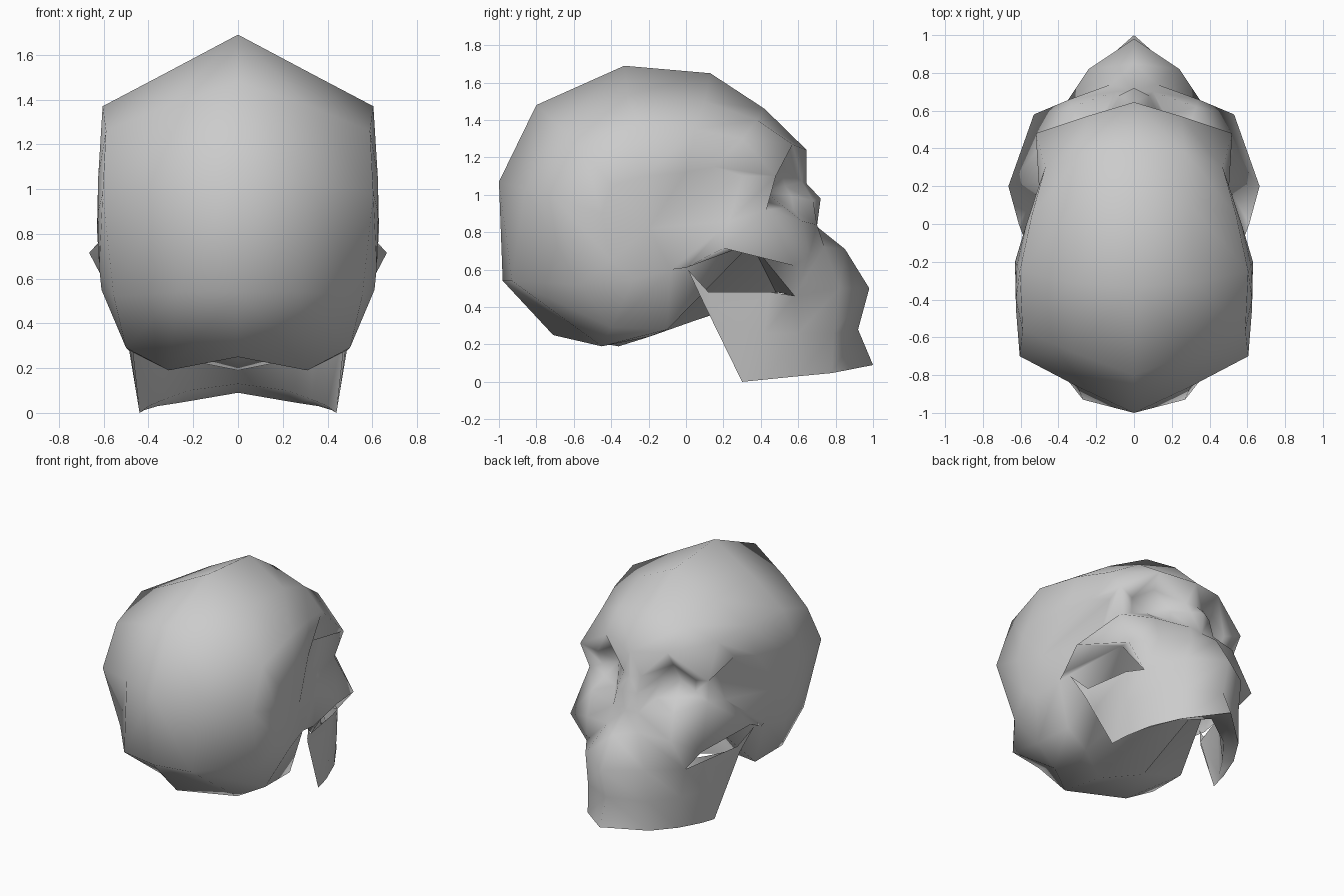
import bpy, bmesh

if "Cube" in bpy.data.objects:
    bpy.data.objects.remove(bpy.data.objects["Cube"])


def loft(bm, rows, closed=False):
    """Skin neighbouring rows of points."""
    for a, b in zip(rows, rows[1:]):
        n = len(a)
        for i in range(n if closed else n - 1):
            j = (i + 1) % n
            pts = []
            for p in (a[i], a[j], b[j], b[i]):
                if p not in pts:
                    pts.append(p)
            if len(pts) > 2:
                bm.faces.new([bm.verts.new(p) for p in pts])


def part(name, lofts):
    """Build half of a part, mirror it over x = 0 and smooth it."""
    bm = bmesh.new()
    for rows, closed in lofts:
        loft(bm, rows, closed)
    bmesh.ops.remove_doubles(bm, verts=bm.verts, dist=0.001)
    bmesh.ops.recalc_face_normals(bm, faces=bm.faces)
    me = bpy.data.meshes.new(name)
    bm.to_mesh(me)
    bm.free()
    for f in me.polygons:
        f.use_smooth = True
    ob = bpy.data.objects.new(name, me)
    bpy.context.collection.objects.link(ob)
    ob.modifiers.new("mirror", 'MIRROR').use_clip = True


# shared landmarks
brow_mid, brow_top, brow_end = (0, .645, 1.24), (.25, .57, 1.27), (.52, .48, 1.1)
orbit_side, orbit_low, orbit_in = (.48, .43, .92), (.33, .62, .86), (.10, .70, .84)
nasal_side, nasal_root, nasal_tip = (.08, .68, .97), (.07, .62, 1.07), (0, .72, .98)
spine, nose_low = (0, .85, .71), (.12, .74, .72)
cheek_mid, cheek = (.34, .66, .68), (.53, .58, .62)
tooth_mid, tooth, molar = (0, .98, .5), (.24, .82, .5), (.40, .58, .46)
arch, arch_end = (.665, .2, .715), (.61, 0, .61)

# cranium: lines running from the brow over the top and back to the base
mid = [brow_mid, (0, .42, 1.46), (0, .13, 1.65), (0, -.33, 1.69), (0, -.8, 1.48),
       (0, -1, 1.07), (0, -.98, .54), (0, -.71, .25), (0, -.36, .19), (0, .5, .48)]
upper = [brow_top, (.27, .38, 1.4), (.3, .1, 1.5), (.32, -.31, 1.52), (.32, -.68, 1.37),
         (.3, -.86, 1.03), (.27, -.93, .54), (.31, -.45, .19), (.25, -.2, .24), (.2, .48, .48)]
side = [brow_end, (.47, .3, 1.3), (.54, .05, 1.35), (.605, -.25, 1.37), (.59, -.56, 1.26),
        (.605, -.7, .98), (.555, -.57, .52), (.5, -.4, .29), (.49, -.1, .28), (.4, .35, .74)]
temple = [(.46, .3, 1.1), (.5, .15, 1.15), (.57, 0, 1.12), (.62, -.22, 1.1), (.625, -.4, 1.05),
          (.625, -.45, .9), (.62, -.4, .65), (.61, -.28, .55), (.58, -.08, .6), (.48, .23, .86)]
cranium = [([mid, upper, side], False),
           ([side[:9], temple[:9]], False),
           ([temple, [(.63, -.2, .82)] * 10], True),
           ([[brow_end, orbit_side], [temple[0], temple[9]]], False)]

# eye sockets: rim, inner ring, deep point
rim = [brow_top, brow_end, orbit_side, orbit_low, orbit_in, nasal_side, nasal_root]
deep = (.25, .42, 1.02)
ring = [tuple(.55 * a + .45 * b for a, b in zip(p, deep)) for p in rim]
sockets = [([rim, ring, [deep] * 7], True)]

# nose bridge and shallow nasal opening
nose = [([[brow_mid, (0, .645, 1.06), nasal_tip], [brow_top, nasal_root, nasal_side]], False),
        ([[nasal_tip, nasal_side, orbit_in, nose_low, spine], [(0, .70, .83)] * 5], False)]

# upper jaw and cheekbone
upper_jaw = [([[orbit_in, orbit_low, orbit_side], [nose_low, cheek_mid, cheek]], False),
             ([[spine, nose_low, cheek_mid, cheek], [tooth_mid, tooth, molar, molar]], False)]

# cheek arch: upper slope, underside, back wall
base = side[9]
cheek_arch = [([[orbit_side, temple[9], temple[8]], [cheek, arch, arch_end]], False),
              ([[cheek, arch, arch_end, temple[8], side[8]], [molar, base, base, base, base]], False)]

# lower jaw
rim_low = [(0, 1, .09), (.25, .78, .047), (.36, .6, .03), (.42, .42, .012), (.44, .3, 0), (.44, .3, 0)]
lower_jaw = [([
    [tooth_mid, tooth, molar, (.45, .45, .48), (.5, .12, .48), (.56, .01, .6)],
    [(0, .92, .28), (.24, .79, .26), (.38, .6, .26), (.45, .42, .26), (.49, .17, .3), (.5, .09, .43)],
    rim_low], False)]

part("skull", cranium + sockets + nose + upper_jaw + cheek_arch + lower_jaw)

# palate closing the mouth from above, and inner face of the lower jaw
part("palate", [([[tooth_mid, tooth, molar, molar], [mid[9], upper[9], upper[9], base]], False)])
part("jaw_inside", [([
    rim_low[:5],
    [(0, .8, .13), (.22, .66, .1), (.33, .52, .06), (.40, .4, .03), (.44, .3, 0)],
    [(0, .6, .47), (.2, .5, .47), (.33, .46, .47), (.42, .36, .48), (.49, .1, .45)]], False)])
